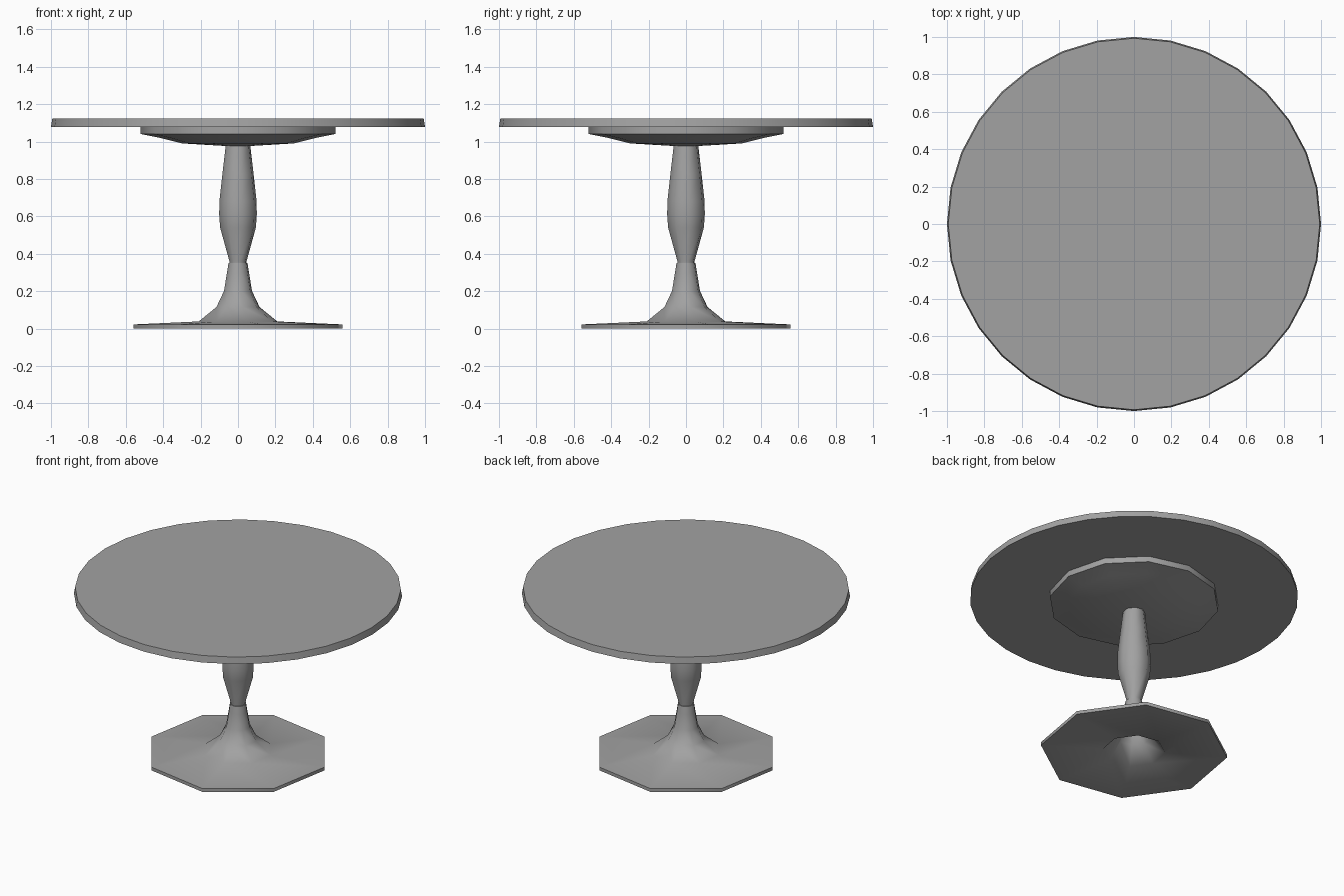
import bpy
import bmesh
from math import radians, cos, sin, tau

cube = bpy.data.objects.get("Cube")
if cube:
    bpy.data.objects.remove(cube, do_unlink=True)

# Single plain grey for the whole table
GREY = (0.36, 0.36, 0.36, 1.0)
grey = bpy.data.materials.new("grey")
grey.use_nodes = True
grey.diffuse_color = GREY
grey.node_tree.nodes["Principled BSDF"].inputs["Base Color"].default_value = GREY


def lathe(name, profile, sides, turn=0.0, smooth=30):
    """Turn a (radius, height) profile about z; radius 0 makes a pole."""
    bm = bmesh.new()
    rings = []
    for r, z in profile:
        if r == 0:
            rings.append([bm.verts.new((0, 0, z))] * sides)
        else:
            angles = [radians(turn) + tau * i / sides for i in range(sides)]
            rings.append([bm.verts.new((r * cos(a), r * sin(a), z)) for a in angles])
    for low, high in zip(rings, rings[1:]):
        for i in range(sides):
            j = (i + 1) % sides
            corners = list(dict.fromkeys((low[i], low[j], high[j], high[i])))
            bm.faces.new(corners)
    bmesh.ops.recalc_face_normals(bm, faces=bm.faces)
    mesh = bpy.data.meshes.new(name)
    bm.to_mesh(mesh)
    bm.free()
    mesh.materials.append(grey)
    obj = bpy.data.objects.new(name, mesh)
    bpy.context.collection.objects.link(obj)
    bpy.ops.object.select_all(action="DESELECT")
    obj.select_set(True)
    bpy.context.view_layer.objects.active = obj
    bpy.ops.object.shade_smooth_by_angle(angle=radians(smooth))
    return obj


# Round top, very slightly wider at its lower edge
lathe("table_top", [(0, 1.078), (1.0, 1.078), (0.993, 1.122), (0, 1.122)], 32)

# Shallow dish under the top
lathe("top_support", [(0, 0.972), (0.30, 0.99), (0.41, 1.018),
                      (0.52, 1.04), (0.52, 1.079), (0, 1.079)], 12, smooth=40)

# Turned column
lathe("column", [(0, 0.34), (0.047, 0.34), (0.047, 0.36), (0.098, 0.54),
                 (0.103, 0.61), (0.102, 0.68), (0.085, 0.83),
                 (0.067, 0.98), (0, 0.98)], 8, turn=12.5, smooth=60)

# Octagonal foot flaring from the neck, hollow underneath
lathe("foot", [(0, 0.35), (0.052, 0.35), (0.06, 0.30), (0.077, 0.20),
               (0.118, 0.115), (0.215, 0.038), (0.572, 0.022), (0.572, 0.0),
               (0.19, 0.004), (0.105, 0.105), (0.065, 0.20), (0.045, 0.33),
               (0, 0.33)], 8, turn=12.5, smooth=60)
